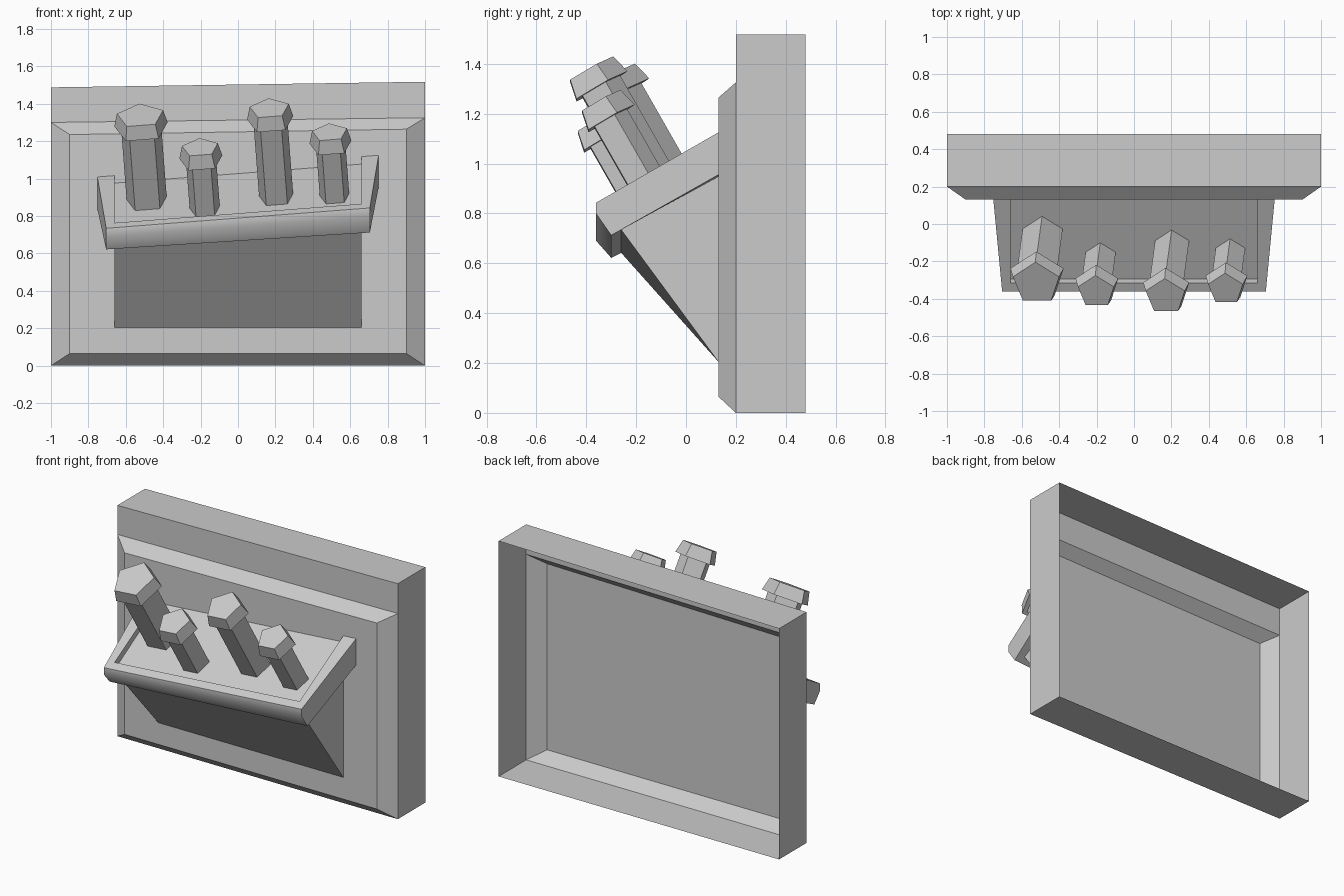
import bpy, bmesh
from math import sin, cos, pi, radians
from mathutils import Vector

if "Cube" in bpy.data.objects:
    bpy.data.objects.remove(bpy.data.objects["Cube"])


def finish(bm, name):
    bmesh.ops.recalc_face_normals(bm, faces=bm.faces)
    me = bpy.data.meshes.new(name)
    bm.to_mesh(me)
    bm.free()
    ob = bpy.data.objects.new(name, me)
    bpy.context.collection.objects.link(ob)
    return ob


def symmetric_shell(name, pts, strips, sides):
    """pts: key -> (half width, y, mid height, sideways tilt).
    strips run across from left to right; sides are mirrored polygons."""
    bm = bmesh.new()
    v = {}
    for k, (x, y, z, tilt) in pts.items():
        for s in (-1, 1):
            v[k, s] = bm.verts.new((s * x, y, z + s * x * tilt))
    for chain in strips:
        for p, q in zip(chain, chain[1:]):
            bm.faces.new([v[p, -1], v[p, 1], v[q, 1], v[q, -1]])
    for poly in sides:
        for s in (-1, 1):
            bm.faces.new([v[k, s] for k in poly])
    return finish(bm, name)


# Back plate: open-backed panel with bevelled front and slightly sloping top
symmetric_shell("back_plate", {
    "a": (1, .48, 0, 0), "b": (1, .20, 0, 0),
    "c": (.9, .13, .065, 0), "d": (.9, .13, 1.25, .016),
    "e": (1, .20, 1.313, .0125), "f": (1, .20, 1.503, .015),
    "g": (1, .48, 1.503, .015)},
    ["abcdefg"], ["abefg", "bcde"])

# Sloping console: raised U-shaped rim, sunken floor and wedge support
T = .077
console = symmetric_shell("console", {
    "A": (.752, .13, 1.067, T), "B": (.705, -.36, .789, T),
    "C": (.705, -.36, .744, T), "D": (.705, -.30, .667, .064),
    "E": (.752, .13, .897, T), "F": (.66, -.26, .688, .07),
    "G": (.66, .13, .897, T), "H": (.66, .13, .205, 0),
    "I": (.66, -.315, .8145, T), "J": (.66, .13, 1.067, T),
    "K": (.66, -.295, .778, T), "M": (.66, .13, 1.027, T)},
    ["MKIBCDFH"],
    ["ABCDE", "DEGF", "FGH", "BAJI", "IJMK"])
bpy.context.view_layer.objects.active = console
console.select_set(True)
bpy.ops.object.shade_smooth_by_angle(angle=radians(45))

# Levers: five-sided shafts with flared caps, square to the console floor
N = Vector((-T, -.571, 1)).normalized()
U = Vector((1, 0, T)).normalized()
V = N.cross(U)


def prism(name, base, h0, r0, h1, r1):
    bm = bmesh.new()
    rings = []
    for h, r in ((h0, r0), (h1, r1)):
        rings.append([bm.verts.new(base + N * h
                      + U * (r * sin(i * 2 * pi / 5))
                      + V * (r * cos(i * 2 * pi / 5))) for i in range(5)])
        bm.faces.new(rings[-1])
    lo, hi = rings
    for i in range(5):
        j = (i + 1) % 5
        bm.faces.new([lo[i], lo[j], hi[j], hi[i]])
    finish(bm, name)


for i, (x, y, length, shaft, cap) in enumerate([
        (-.487, -.055, .53, .113, .150),
        (-.177, -.173, .384, .085, .121),
        (.205, -.114, .552, .096, .130),
        (.517, -.150, .40, .083, .118)]):
    base = Vector((x, y, .778 + .571 * (y + .295) + T * x))
    prism(f"lever_shaft_{i + 1}", base, -.01, shaft, length - .05, shaft)
    prism(f"lever_cap_{i + 1}", base, length - .08, cap, length, cap - .02)
